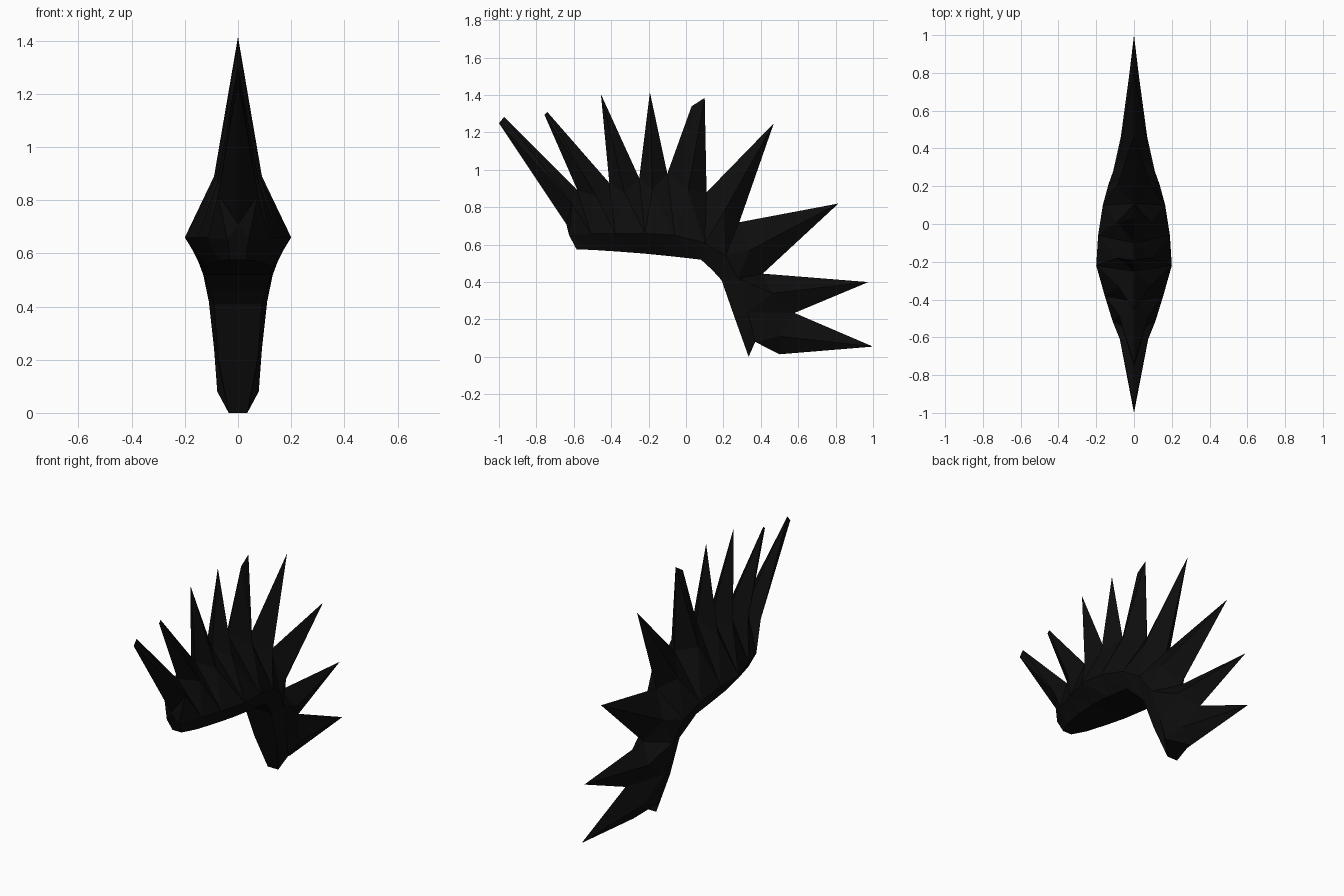
import bpy, bmesh

if "Cube" in bpy.data.objects:
    bpy.data.objects.remove(bpy.data.objects["Cube"])

black = bpy.data.materials.new("hair_black")
black.diffuse_color = (0.004, 0.004, 0.004, 1)
black.use_nodes = True
black.node_tree.nodes["Principled BSDF"].inputs["Base Color"].default_value = black.diffuse_color

# Stations along the crest: valley (y, z), side edge (half width, y, z), scalp edge (half width, y, z)
stations = [
    ((-.64, .71), (.04, -.625, .65), (.03, -.585, .575)),
    ((-.58, .89), (.115, -.51, .66), (.07, -.50, .572)),
    ((-.41, .93), (.155, -.38, .66), (.10, -.36, .563)),
    ((-.25, .955), (.20, -.22, .66), (.12, -.22, .552)),
    ((-.10, .98), (.19, -.06, .65), (.125, -.07, .537)),
    ((.11, .88), (.165, .10, .61), (.125, .08, .52)),
    ((.285, .72), (.135, .21, .54), (.11, .14, .465)),
    ((.41, .445), (.11, .28, .42), (.09, .19, .41)),
    ((.58, .235), (.09, .33, .24), (.075, .26, .21)),
    ((.50, .014), (.078, .37, .08), (.035, .335, 0)),
]
# Spikes: tip front (y, z), tip back (y, z), flank (half width, y, z)
spikes = [
    ((-1, 1.25), (-.972, 1.283), (.075, -.61, .82)),
    ((-.757, 1.295), (-.742, 1.31), (.08, -.48, .86)),
    ((-.455, 1.405), (-.455, 1.405), (.085, -.33, .88)),
    ((-.193, 1.415), (-.193, 1.415), (.09, -.18, .89)),
    ((.03, 1.34), (.10, 1.385), (.09, .01, .89)),
    ((.47, 1.25), (.47, 1.25), (.09, .20, .77)),
    ((.815, .82), (.815, .82), (.085, .34, .57)),
    ((.975, .40), (.975, .40), (.07, .46, .34)),
    ((1, .055), (1, .055), (.06, .50, .11)),
]

bm = bmesh.new()


def face(*points):
    bm.faces.new([bm.verts.new(p) for p in points])


def mid(p):
    return (0, *p)


# Both flanks of the crest: spike sides, body wall and lower bevel
for s in (-1, 1):
    def side(p):
        return (s * p[0], p[1], p[2])
    for i, (ta, tb, flank) in enumerate(spikes):
        (va, sa, la), (vb, sb, lb) = stations[i], stations[i + 1]
        m = side(flank)
        face(mid(va), mid(ta), m)
        if ta != tb:
            face(mid(ta), mid(tb), m)
        face(mid(tb), mid(vb), m)
        face(mid(va), m, side(sa))
        face(m, side(sb), side(sa))
        face(m, mid(vb), side(sb))
        face(side(sa), side(sb), side(lb))
        face(side(sa), side(lb), side(la))

# Underside that rests on the scalp
for a, b in zip(stations, stations[1:]):
    (wa, ya, za), (wb, yb, zb) = a[2], b[2]
    face((-wa, ya, za), (wa, ya, za), (wb, yb, zb), (-wb, yb, zb))

# End caps at the forehead and the nape
for v, (ws, ys, zs), (wl, yl, zl) in (stations[0], stations[-1]):
    face(mid(v), (ws, ys, zs), (wl, yl, zl), (-wl, yl, zl), (-ws, ys, zs))

bmesh.ops.remove_doubles(bm, verts=bm.verts, dist=0.0005)
bmesh.ops.recalc_face_normals(bm, faces=bm.faces)

mesh = bpy.data.meshes.new("spiky_hair_crest")
bm.to_mesh(mesh)
bm.free()
mesh.materials.append(black)
crest = bpy.data.objects.new("spiky_hair_crest", mesh)
bpy.context.collection.objects.link(crest)
